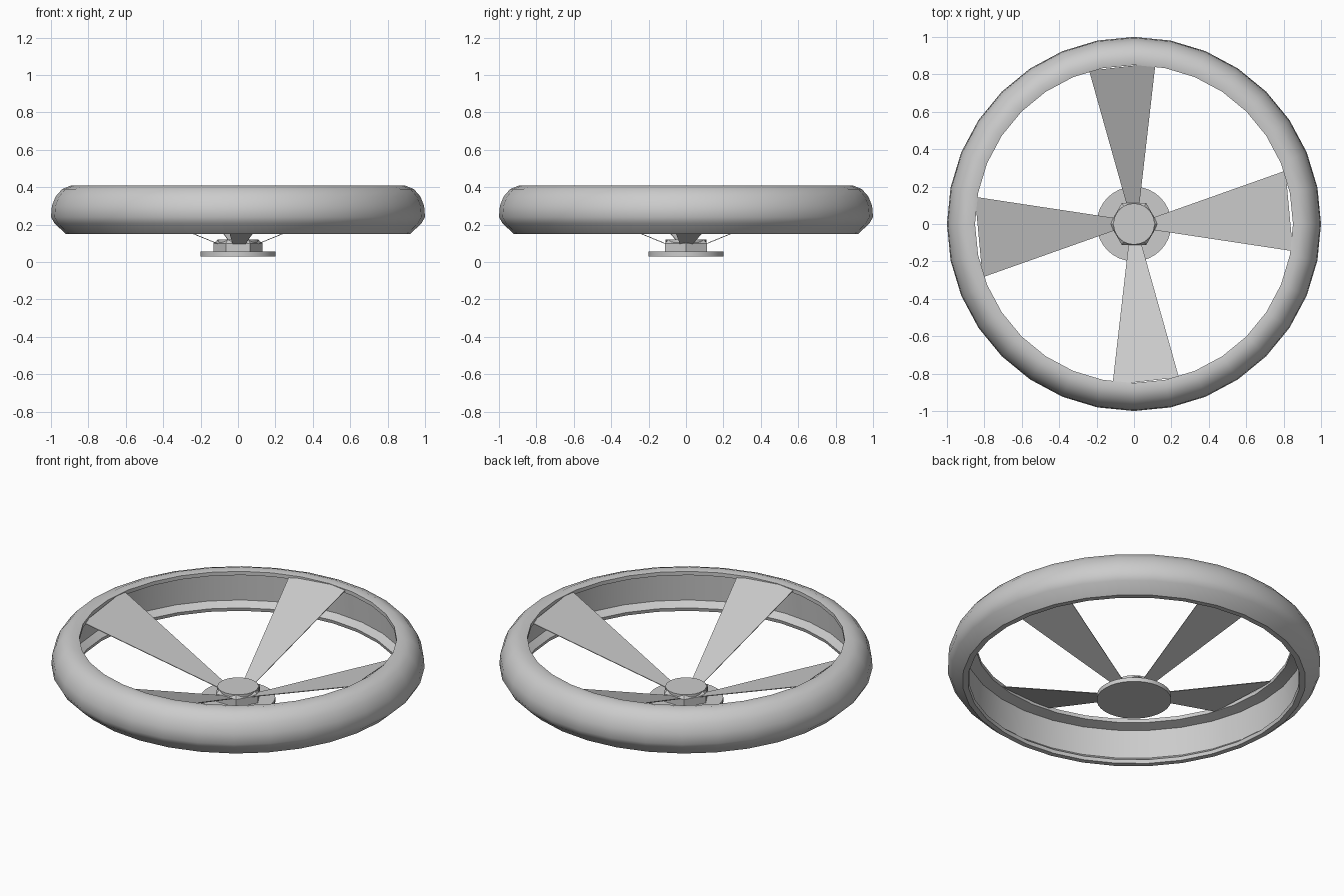
import bpy, math
from mathutils import Vector

cube = bpy.data.objects.get("Cube")
if cube:
    bpy.data.objects.remove(cube)

grey = bpy.data.materials.new("light_grey")
grey.use_nodes = True
GREY = (0.6, 0.6, 0.6, 1)
grey.diffuse_color = GREY
grey.node_tree.nodes["Principled BSDF"].inputs["Base Color"].default_value = GREY


def make(name, verts, faces, smooth=None):
    mesh = bpy.data.meshes.new(name)
    mesh.from_pydata(verts, [], faces)
    mesh.materials.append(grey)
    obj = bpy.data.objects.new(name, mesh)
    bpy.context.collection.objects.link(obj)
    if smooth:
        bpy.ops.object.select_all(action='DESELECT')
        obj.select_set(True)
        bpy.context.view_layer.objects.active = obj
        bpy.ops.object.shade_smooth_by_angle(angle=math.radians(smooth))
    return obj


def lathe(name, profile, sides, closed, smooth=None):
    """Spin (radius, z) points; an open profile runs bottom to top and is capped."""
    n = len(profile)
    verts = [(r * math.cos(a), r * math.sin(a), z)
             for a in (math.tau * i / sides for i in range(sides)) for r, z in profile]
    faces = []
    for i in range(sides):
        j = (i + 1) % sides
        for k in range(n if closed else n - 1):
            m = (k + 1) % n
            faces.append((i * n + k, j * n + k, j * n + m, i * n + m))
    if not closed:
        faces.append([i * n for i in reversed(range(sides))])
        faces.append([i * n + n - 1 for i in range(sides)])
    return make(name, verts, faces, smooth)


# Hollow-backed rim with an inward lip at the top
rim_profile = [(.89, .15), (.92, .15), (.98, .205), (1, .24), (.995, .3), (.975, .35),
               (.94, .39), (.89, .41), (.85, .402), (.85, .38), (.91, .365), (.92, .2),
               (.885, .17)]
lathe("rim", rim_profile, 32, True, 40)

# Hub plate and chamfered six-sided nut
lathe("hub_plate", [(.2, .03), (.2, .055)], 32, False, 40)
nut = lathe("hub_nut", [(.13, .032), (.13, .1), (.112, .117)], 6, False)
lathe("hub_cap", [(.11, .1), (.11, .12)], 24, False, 40)

# Four tapered sheet spokes rising from the hub to the lip
front_pair = ((-.035, .09, .092), (.027, .09, .092), (.115, .86, .404), (-.24, .82, .39))
side_pair = ((-.03, .09, .092), (.03, .09, .092), (.145, .85, .402), (-.285, .81, .388))
for i, name in enumerate(("back", "right", "front", "left")):
    corners = side_pair if i % 2 else front_pair
    a = i * math.pi / 2
    top = [Vector((x * math.cos(a) - y * math.sin(a), x * math.sin(a) + y * math.cos(a), z))
           for x, y, z in corners]
    low = [v - Vector((0, 0, .004)) for v in top]
    sides = [(k, k + 4, (k + 1) % 4 + 4, (k + 1) % 4) for k in range(4)]
    make(name + "_spoke", top + low, [(0, 1, 2, 3), (7, 6, 5, 4)] + sides)
